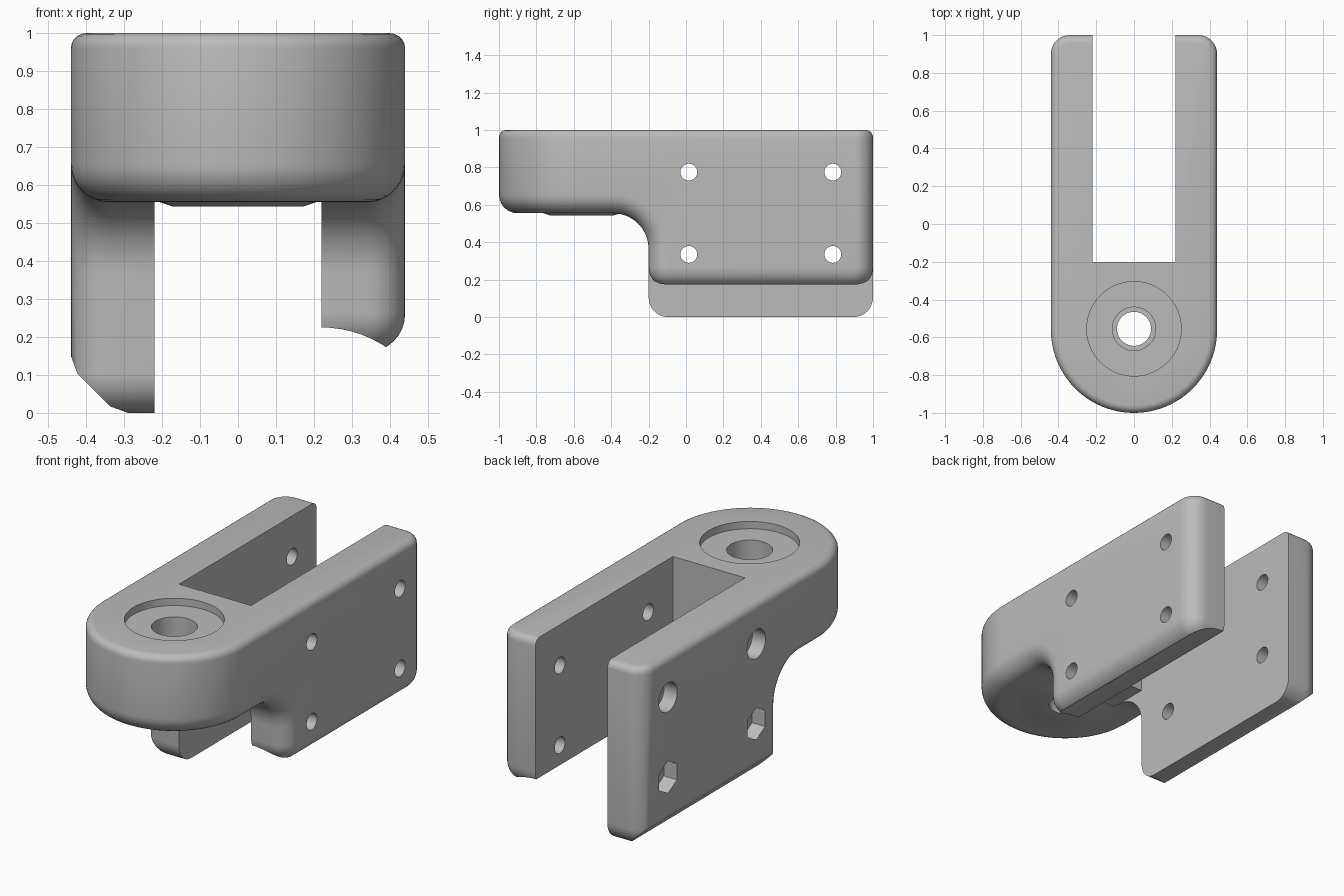
import bpy, bmesh, math
from mathutils import Matrix, Vector

if "Cube" in bpy.data.objects:
    bpy.data.objects.remove(bpy.data.objects["Cube"], do_unlink=True)

W, HEAD_Y, HEAD_Z = 0.44, -0.56, 0.555   # half width, head centre, head underside
HOLE_Y = -0.555

grey = bpy.data.materials.new("plain grey")
grey.use_nodes = True
grey.diffuse_color = (0.5, 0.5, 0.5, 1)
grey.node_tree.nodes["Principled BSDF"].inputs["Base Color"].default_value = (0.5, 0.5, 0.5, 1)


def to_object(bm, name):
    bmesh.ops.recalc_face_normals(bm, faces=bm.faces[:])
    me = bpy.data.meshes.new(name)
    bm.to_mesh(me)
    bm.free()
    ob = bpy.data.objects.new(name, me)
    bpy.context.scene.collection.objects.link(ob)
    return ob


def box(lo, hi):
    bm = bmesh.new()
    bmesh.ops.create_cube(bm, size=1)
    for v in bm.verts:
        v.co = Vector([lo[i] if v.co[i] < 0 else hi[i] for i in range(3)])
    return to_object(bm, "box_cutter")


def cone(centre, r1, r2, depth, axis="Z", segs=48):
    bm = bmesh.new()
    turn = {"Z": Matrix(), "X": Matrix.Rotation(math.pi / 2, 4, "Y"),
            "Y": Matrix.Rotation(math.pi / 2, 4, "X")}[axis]
    spin = Matrix.Rotation(math.pi / 6, 4, "Z")
    bmesh.ops.create_cone(bm, cap_ends=True, segments=segs, radius1=r1, radius2=r2,
                          depth=depth, matrix=Matrix.Translation(centre) @ turn @ spin)
    return to_object(bm, "round_cutter")


def boolean(ob, tool, op="DIFFERENCE"):
    mod = ob.modifiers.new("cut", "BOOLEAN")
    mod.operation, mod.solver, mod.object = op, "EXACT", tool
    bpy.context.view_layer.update()
    dg = bpy.context.evaluated_depsgraph_get()
    me = bpy.data.meshes.new_from_object(ob.evaluated_get(dg))
    ob.modifiers.clear()
    ob.data = me
    bpy.data.objects.remove(tool, do_unlink=True)


def arc(cy, cz, r, a0, a1, n=10):
    return [(cy + r * math.cos(math.radians(a0 + (a1 - a0) * i / n)),
             cz + r * math.sin(math.radians(a0 + (a1 - a0) * i / n))) for i in range(n + 1)]


def half_body(side, zb):
    """Half of the rounded head plus one arm whose underside is at zb."""
    bm = bmesh.new()
    n = 24
    plan = [(W * math.sin(i / n * math.pi / 2), HEAD_Y - W * math.cos(i / n * math.pi / 2))
            for i in range(n + 1)]
    top = [bm.verts.new((side * x, y, 1)) for x, y in plan]
    low = [bm.verts.new((side * x, y, HEAD_Z)) for x, y in plan]
    # side outline: concave throat, two round lower corners, back top corner
    r = 0.105
    prof = (arc(-0.39, HEAD_Z - 0.19, 0.19, 90, 0)
            + arc(-0.2 + r, zb + r, r, 180, 270, 8)
            + arc(1 - r, zb + r, r, 270, 360, 8) + [(1, 1)])
    out = [bm.verts.new((side * W, y, z)) for y, z in prof]
    inn = [bm.verts.new((0, y, z)) for y, z in prof]
    new = bm.faces.new
    for i in range(n):
        new((low[i], low[i + 1], top[i + 1], top[i]))
    for i in range(len(prof) - 1):
        new((out[i], out[i + 1], inn[i + 1], inn[i]))
    new(top + [out[-1], inn[-1]])
    new(low + [out[0], inn[0]])
    new([low[0]] + inn + [top[0]])
    new([low[-1]] + out + [top[-1]])
    bmesh.ops.recalc_face_normals(bm, faces=bm.faces[:])
    # large fillet round the outer underside and back, small one round the top
    chain = low + out
    edges = [bm.edges.get((a, b)) for a, b in zip(chain, chain[1:])]
    bmesh.ops.bevel(bm, geom=edges, offset=0.1, offset_type="OFFSET", segments=8,
                    profile=0.5, affect="EDGES", clamp_overlap=False)
    rim = [e for e in bm.edges if all(v.co.z > 0.9999 for v in e.verts)
           and not all(abs(v.co.x) < 1e-4 for v in e.verts)]
    bmesh.ops.bevel(bm, geom=rim, offset=0.04, offset_type="OFFSET", segments=5,
                    profile=0.5, affect="EDGES", clamp_overlap=False)
    bmesh.ops.remove_doubles(bm, verts=bm.verts[:], dist=1e-5)
    # broad softened chamfer under the long arm
    if side < 0:
        for ang, px, pz in ((45, -0.38, 0.06), (20, -W, 0.15), (70, -0.29, 0)):
            a = math.radians(ang)
            cut = bmesh.ops.bisect_plane(
                bm, geom=bm.verts[:] + bm.edges[:] + bm.faces[:], dist=1e-6,
                plane_co=(px, 0, pz), plane_no=(-math.cos(a), 0, -math.sin(a)), clear_outer=True)
            bmesh.ops.holes_fill(bm, edges=[e for e in bm.edges if e.is_boundary], sides=0)
    ob = to_object(bm, "half_body")
    # slot between the arms, and the open space below the head
    boolean(ob, box((-0.22, -0.2, -1), (0.22, 2, 2)))
    boolean(ob, box((-0.22, -0.42, -1), (0.22, 2, HEAD_Z + 0.001)))
    if side > 0:   # hollowed underside of the short arm
        boolean(ob, cone((0.22, 0.4, -0.08), 0.305, 0.305, 3, "Y", 64))
    return ob


# weld the two halves into one body
bm = bmesh.new()
for half in (half_body(-1, 0.0), half_body(1, 0.16)):
    bm.from_mesh(half.data)
    bpy.data.objects.remove(half, do_unlink=True)
inside = [f for f in bm.faces if all(abs(v.co.x) < 1e-4 for v in f.verts)]
bmesh.ops.delete(bm, geom=inside, context="FACES")
bmesh.ops.remove_doubles(bm, verts=bm.verts[:], dist=2e-4)
body = to_object(bm, "clevis_body")

# pivot boss, shallow recess and stepped bore
boolean(body, cone((0, HOLE_Y, 0.553), 0.17, 0.23, 0.02), "UNION")
boolean(body, cone((0, HOLE_Y, 1.06), 0.25, 0.25, 0.2, segs=64))
boolean(body, cone((0, HOLE_Y, 0.85), 0.115, 0.115, 0.5))
boolean(body, cone((0, HOLE_Y, 0.6), 0.09, 0.09, 0.6))

# bolt holes through both arms, with round and hexagonal recesses on one side
for y in (0.015, 0.785):
    for z, radius, segs in ((0.775, 0.08, 32), (0.335, 0.089, 6)):
        boolean(body, cone((0, y, z), 0.045, 0.045, 2, "X", 32))
        boolean(body, cone((-0.46, y, z), radius, radius, 0.2, "X", segs))

body.data.materials.clear()
body.data.materials.append(grey)
for p in body.data.polygons:
    p.material_index = 0
bpy.ops.object.select_all(action="DESELECT")
body.select_set(True)
bpy.context.view_layer.objects.active = body
bpy.ops.object.shade_smooth_by_angle(angle=math.radians(30))
